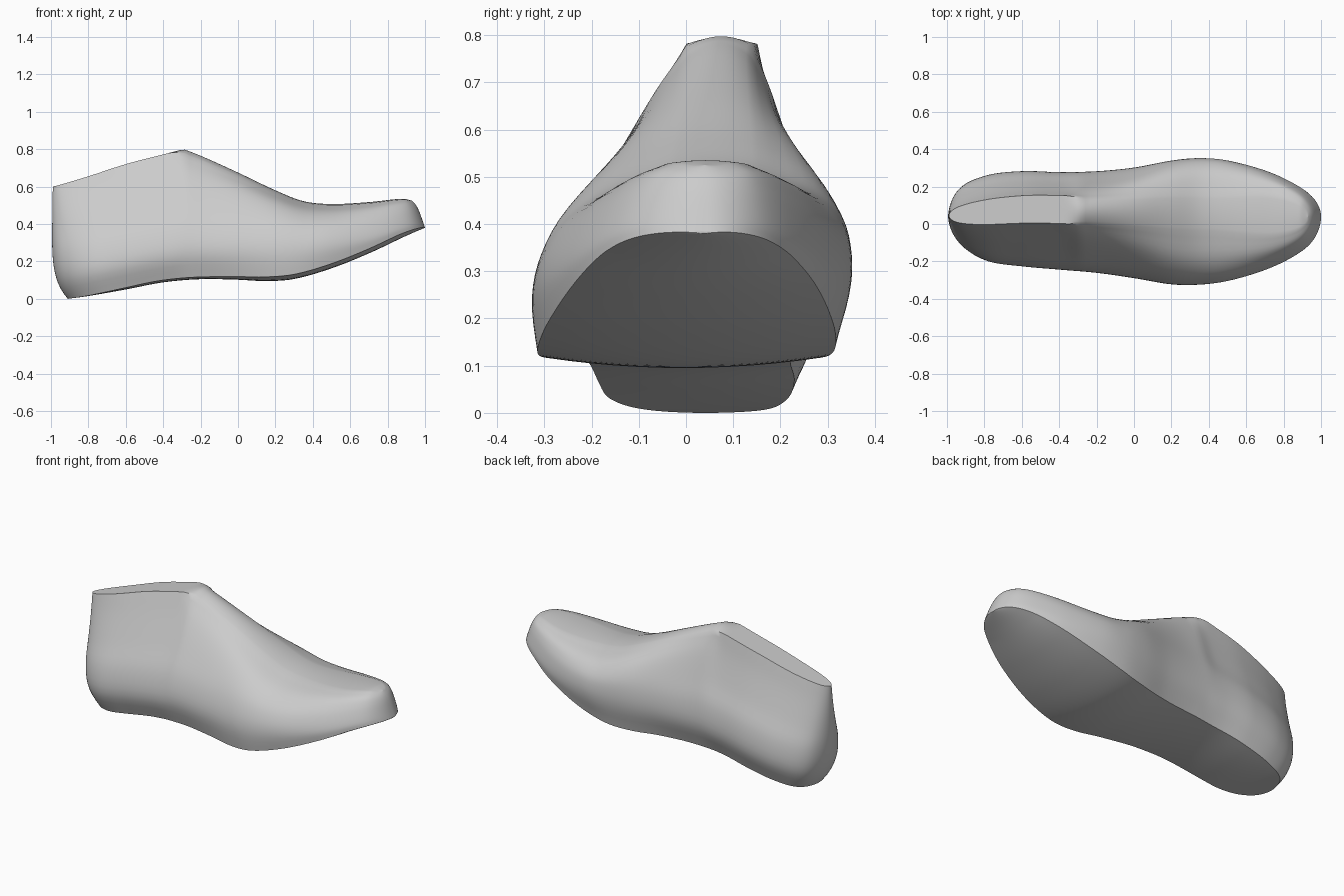
import bpy, bmesh, math

cube = bpy.data.objects.get("Cube")
if cube:
    bpy.data.objects.remove(cube)


def spline(keys, x):
    """Smooth curve through (position, value) keys."""
    x = min(max(x, keys[0][0]), keys[-1][0])
    last = len(keys) - 1

    def slope(i):
        a, b = keys[max(i - 1, 0)], keys[min(i + 1, last)]
        return (b[1] - a[1]) / (b[0] - a[0])

    i = 0
    while i < last - 1 and x > keys[i + 1][0]:
        i += 1
    (xa, ya), (xb, yb) = keys[i], keys[i + 1]
    d = xb - xa
    t = (x - xa) / d
    blend = t * t * (3 - 2 * t)
    return (ya + (yb - ya) * blend + d * slope(i) * t * (1 - t) ** 2
            - d * slope(i + 1) * t * t * (1 - t))


def smooth(a, b, x):
    t = min(max((x - a) / (b - a), 0), 1)
    return t * t * (3 - 2 * t)


def angle(x):
    return math.acos(-x)


# Plan outline: length position, right edge, left edge
OUTLINE = [(-1, .04, .04), (-.95, -.1, .185), (-.8, -.2, .255), (-.6, -.232, .275),
           (-.4, -.25, .268), (-.2, -.268, .272), (0, -.298, .288), (.2, -.332, .322),
           (.35, -.333, .337), (.5, -.312, .33), (.7, -.25, .285), (.85, -.178, .22),
           (.95, -.098, .15), (1, .04, .04)]
RIGHT = [(angle(x), r) for x, r, l in OUTLINE]
LEFT = [(angle(x), l) for x, r, l in OUTLINE]

# Side profile: sole line, ankle plate line, instep line, crest centre
SOLE = [(-.91, 0), (-.8, .015), (-.6, .05), (-.4, .088), (-.2, .105), (0, .102),
        (.15, .095), (.3, .106), (.5, .163), (.7, .243), (.9, .337), (1, .38)]
PLATE = [(-.99, .6), (-.95, .61), (-.8, .655), (-.6, .72), (-.4, .772), (-.29, .8)]
INSTEP = [(-.29, .8), (-.2, .765), (0, .675), (.2, .58), (.35, .522), (.5, .507),
          (.7, .517), (.88, .535), (.93, .525)]
CREST = [(-1, .045), (-.6, .078), (-.3, .075), (.3, .062), (1, .04)]

# Wall shapes as (width fraction, height fraction), sole edge to top edge
HEEL_WALL = [(.82, 0), (1, .19), (.93, .4), (.7, .6), (.45, .83), (.29, 1)]
INSTEP_WALL = [(.84, 0), (1, .2), (.94, .4), (.74, .6), (.48, .82), (.25, .96)]
BALL_WALL = [(.94, 0), (1, .28), (.98, .5), (.88, .7), (.66, .87), (.28, .98)]
TOE_WALL = [(.99, 0), (1, .15), (.95, .4), (.87, .65), (.75, .85), (.5, .97)]
STEPS, CAP = 20, 6


def mix_walls(a, b, t):
    return [(p[0] + (q[0] - p[0]) * t, p[1] + (q[1] - p[1]) * t) for p, q in zip(a, b)]


def half_section(x):
    """Points (width, height, crown) from sole centre to crest centre."""
    wall = mix_walls(HEEL_WALL, INSTEP_WALL, smooth(-.38, -.24, x))
    wall = mix_walls(wall, BALL_WALL, smooth(-.3, .35, x))
    wall = mix_walls(wall, TOE_WALL, smooth(.4, .95, x))
    widths = [(i, p[0]) for i, p in enumerate(wall)]
    heights = [(i, p[1]) for i, p in enumerate(wall)]
    pts = [(wall[0][0] * i / CAP, 0, 1 - (i / CAP) ** 2) for i in range(CAP)]
    for i in range(STEPS + 1):
        s = (len(wall) - 1) * i / STEPS
        pts.append((spline(widths, s), spline(heights, s), 0))
    fw, fh = wall[-1]
    for i in range(1, CAP + 1):
        r = 1 - i / CAP
        pts.append((fw * r, 1 - (1 - fh) * r * r, 0))
    return pts


def ring(x):
    u = (x + 1) / 2
    low, high = spline(RIGHT, angle(x)), spline(LEFT, angle(x))
    half, centre = (high - low) / 2, (high + low) / 2

    def shifted(h):
        heel = .09 * (1 - h) ** 6 + .01 * h
        toe = -.05 * h - .02 * h ** 6
        return x + (1 - u) ** 4 * heel + u ** 4 * toe

    top_x = shifted(1)
    top = spline(PLATE if top_x < PLATE[-1][0] else INSTEP, top_x)
    crown = (.012 * smooth(-1, -.5, x) + .013 * smooth(-.2, .3, x)) * min(half / .2, 1)
    base = spline(SOLE, shifted(0)) + crown
    pts = half_section(x)
    out = []
    for side, part in ((1, pts), (-1, pts[-2:0:-1])):
        for w, h, c in part:
            mid = centre + (spline(CREST, x) - centre) * max(h, 0) ** 1.5
            out.append((shifted(h), mid + side * w * half, base + h * (top - base) - crown * c))
    return out


# Shoe form lofted from heel to toe, stations packed at the rounded ends
COUNT = 120
bm = bmesh.new()
rings = []
for i in range(COUNT + 1):
    x = -math.cos(math.pi * i / COUNT)
    rings.append([bm.verts.new(p) for p in ring(x)])
for a, b in zip(rings, rings[1:]):
    n = len(a)
    for j in range(n):
        k = (j + 1) % n
        bm.faces.new((a[j], a[k], b[k], b[j]))
bmesh.ops.remove_doubles(bm, verts=bm.verts, dist=.0003)
bmesh.ops.recalc_face_normals(bm, faces=bm.faces)

mesh = bpy.data.meshes.new("shoe_form")
bm.to_mesh(mesh)
bm.free()
shoe_form = bpy.data.objects.new("shoe_form", mesh)
bpy.context.collection.objects.link(shoe_form)

# Plain grey finish
grey = bpy.data.materials.new("plain_grey")
grey.use_nodes = True
grey.diffuse_color = (.6, .6, .6, 1)
grey.node_tree.nodes["Principled BSDF"].inputs["Base Color"].default_value = (.6, .6, .6, 1)
mesh.materials.append(grey)

bpy.ops.object.select_all(action='DESELECT')
shoe_form.select_set(True)
bpy.context.view_layer.objects.active = shoe_form
bpy.ops.object.shade_smooth_by_angle(angle=math.radians(42))
